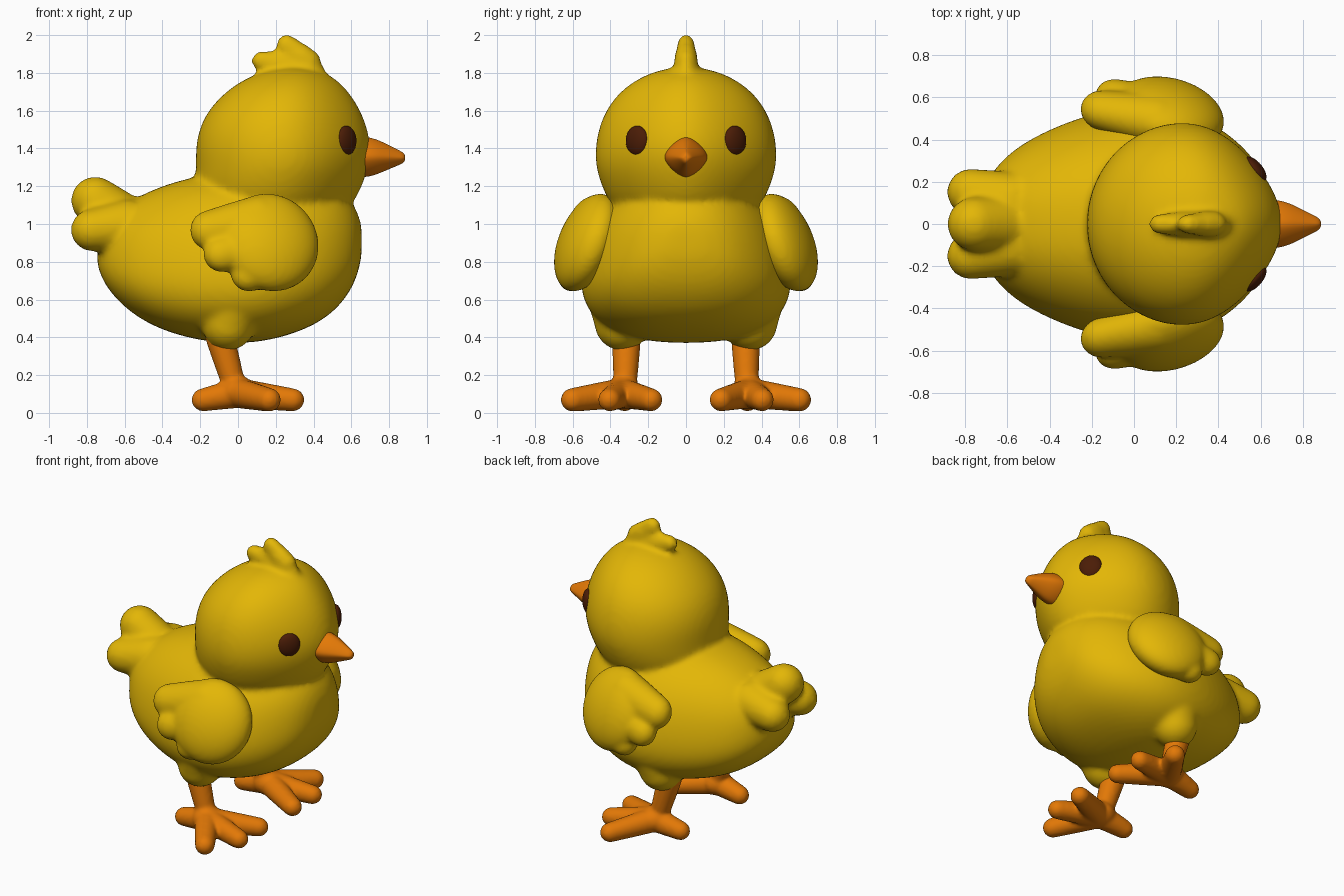
import bpy, bmesh
from math import sin, cos, pi, radians, copysign
from mathutils import Vector, Matrix

if "Cube" in bpy.data.objects:
    bpy.data.objects.remove(bpy.data.objects["Cube"], do_unlink=True)


def material(name, rgb, rough=0.6):
    m = bpy.data.materials.new(name)
    m.use_nodes = True
    m.diffuse_color = (*rgb, 1)
    bsdf = m.node_tree.nodes["Principled BSDF"]
    bsdf.inputs["Base Color"].default_value = (*rgb, 1)
    bsdf.inputs["Roughness"].default_value = rough
    return m


YELLOW = material("chick yellow", (0.77, 0.47, 0.002))
ORANGE = material("beak orange", (0.77, 0.19, 0.002))
BROWN = material("eye brown", (0.07, 0.012, 0.002), 0.4)


def capsule(bm, a, b, ra, rb, flat=(1, 1, 1)):
    """Rounded, tapered lobe from a to b."""
    a, b = Vector(a), Vector(b)
    rot = (b - a).to_track_quat('Z', 'Y')
    verts = bmesh.ops.create_uvsphere(bm, u_segments=20, v_segments=14, radius=1)["verts"]
    for v in verts:
        end, r = (b, rb) if v.co.z > -0.01 else (a, ra)
        v.co = end + (rot @ v.co) * r * Vector(flat)


def ball(bm, c, radii):
    capsule(bm, c, Vector(c) + Vector((0, 0, 0.0001)), 1, 1, radii)


def loft(bm, rings, place, segments=28, power=2.0):
    """Closed skin over superellipse rings; place(ring, u, v) gives a point."""
    loops = []
    for ring in rings:
        loop = []
        for i in range(segments):
            t = 2 * pi * i / segments
            u, v = (copysign(abs(f) ** (2 / power), f) for f in (cos(t), sin(t)))
            loop.append(bm.verts.new(place(ring, u, v)))
        loops.append(loop)
    for p, q in zip(loops, loops[1:]):
        for i in range(segments):
            j = (i + 1) % segments
            bm.faces.new((p[i], p[j], q[j], q[i]))
    for loop in (loops[0], loops[-1]):
        bmesh.ops.poke(bm, faces=[bm.faces.new(loop)])


def finish(bm, name, mat, voxel=None, smooth=4):
    bmesh.ops.recalc_face_normals(bm, faces=bm.faces[:])
    me = bpy.data.meshes.new(name)
    for f in bm.faces:
        f.smooth = True
    bm.to_mesh(me)
    bm.free()
    me.materials.append(mat)
    ob = bpy.data.objects.new(name, me)
    bpy.context.scene.collection.objects.link(ob)
    sub = ob.modifiers.new("round", 'SUBSURF')
    sub.levels = sub.render_levels = 2
    if voxel:
        # Fuse the overlapping lobes into one soft skin
        r = ob.modifiers.new("fuse", 'REMESH')
        r.mode, r.voxel_size, r.use_smooth_shade = 'VOXEL', voxel, True
        s = ob.modifiers.new("soften", 'SMOOTH')
        s.factor, s.iterations = 0.5, smooth


# Body: rings along x (x, bottom, top, half width), narrower towards the top
bm = bmesh.new()
body = [(-0.745, 0.78, 0.9, 0.06), (-0.71, 0.68, 1.0, 0.19), (-0.61, 0.56, 1.1, 0.32),
        (-0.45, 0.45, 1.19, 0.42), (-0.22, 0.38, 1.26, 0.51), (0, 0.36, 1.28, 0.55),
        (0.2, 0.385, 1.28, 0.54), (0.4, 0.455, 1.25, 0.455), (0.53, 0.55, 1.2, 0.35),
        (0.62, 0.68, 1.1, 0.23), (0.655, 0.82, 1.0, 0.1)]
loft(bm, body, lambda r, u, v: (r[0], u * r[3] * (1 - 0.18 * v),
                                (r[1] + r[2]) / 2 + v * (r[2] - r[1]) / 2), power=2.4)

# Head: rings along z (z, centre x, half length, half width), pointed to the face
head = [(1.02, 0.2, 0.3, 0.3), (1.1, 0.2, 0.41, 0.405), (1.2, 0.215, 0.445, 0.45),
        (1.3, 0.235, 0.46, 0.482), (1.4, 0.24, 0.468, 0.485), (1.5, 0.24, 0.45, 0.468),
        (1.6, 0.245, 0.408, 0.43), (1.7, 0.26, 0.33, 0.356), (1.78, 0.28, 0.23, 0.243),
        (1.825, 0.3, 0.1, 0.11)]
loft(bm, head, lambda r, u, v: (r[1] + u * r[2],
                                v * r[3] * (1 - 0.26 * max(u, 0) ** 2), r[0]))

# Tail: one raised middle lobe and two lower side lobes
capsule(bm, (-0.57, 0, 1.0), (-0.754, 0, 1.122), 0.145, 0.131)
for s in (-1, 1):
    capsule(bm, (-0.61, s * 0.11, 0.985), (-0.772, s * 0.15, 0.968), 0.155, 0.114)
    # Hip tapering into the leg
    capsule(bm, (-0.02, s * 0.345, 0.6), (-0.05, s * 0.342, 0.475), 0.2, 0.145)
    capsule(bm, (-0.05, s * 0.342, 0.5), (-0.075, s * 0.322, 0.415), 0.15, 0.095)

# Crest tufts
capsule(bm, (0.385, 0, 1.8), (0.335, 0, 1.875), 0.078, 0.08, (1, 0.8, 1))
capsule(bm, (0.355, 0, 1.86), (0.26, 0, 1.945), 0.085, 0.06, (1, 0.8, 1))
capsule(bm, (0.27, 0, 1.84), (0.125, 0, 1.863), 0.072, 0.055, (1, 0.9, 1))
finish(bm, "body_and_head", YELLOW, 0.018, 8)

# Beak: soft diamond sections (x, centre z, half height, half width)
bm = bmesh.new()
beak = [(0.6, 1.355, 0.115, 0.12), (0.7, 1.355, 0.11, 0.118), (0.77, 1.355, 0.08, 0.085),
        (0.84, 1.352, 0.046, 0.048), (0.875, 1.35, 0.03, 0.03), (0.885, 1.35, 0.013, 0.013)]
loft(bm, beak, lambda r, u, v: (r[0], u * r[3], r[1] + v * r[2]), segments=16, power=1.5)
finish(bm, "beak", ORANGE)

for s, side in ((1, "left"), (-1, "right")):
    # Eye: shallow oval set into the face
    bm = bmesh.new()
    ball(bm, (0, 0, 0), (0.038, 0.075, 0.08))
    bm.transform(Matrix.Translation((0.572, s * 0.258, 1.44))
                 @ Matrix.Rotation(s * radians(40), 4, 'Z'))
    finish(bm, side + "_eye", BROWN)

    # Wing: round shoulder with three feather lobes, swung outwards, front tucked in
    bm = bmesh.new()
    flat = (1, 0.85, 1)
    ball(bm, (0.07, s * 0.005, 0.0), (0.27, 0.145, 0.275))
    for a, b, ra, rb in (((0, 0, 0.115), (-0.235, -0.035, 0.085), 0.155, 0.112),
                         ((0, 0, -0.02), (-0.195, -0.01, -0.06), 0.135, 0.1),
                         ((0.06, 0, -0.13), (-0.058, -0.02, -0.172), 0.13, 0.095)):
        capsule(bm, (a[0], s * a[1], a[2]), (b[0], s * b[1], b[2]), ra, rb, flat)
    bm.transform(Matrix.Translation((0.1, s * 0.538, 0.9))
                 @ Matrix.Rotation(s * radians(-15), 4, 'Z')
                 @ Matrix.Rotation(s * radians(22), 4, 'X'))
    finish(bm, side + "_wing", YELLOW, 0.016, 6)

    # Leg and foot: shin, ankle, three front toes and one back toe
    bm = bmesh.new()
    capsule(bm, (-0.095, s * 0.315, 0.4), (-0.02, s * 0.322, 0.14), 0.083, 0.062)
    ball(bm, (0, s * 0.335, 0.11), (0.1, 0.1, 0.085))
    for x, y, r in ((0.29, 0.185, 0.062), (0.29, 0.405, 0.062),
                    (0.165, 0.6, 0.064), (-0.185, 0.325, 0.062)):
        capsule(bm, (0, s * 0.34, 0.105), (x, s * y, 0.069), 0.085, r)
    finish(bm, side + "_leg", ORANGE, 0.012, 8)
